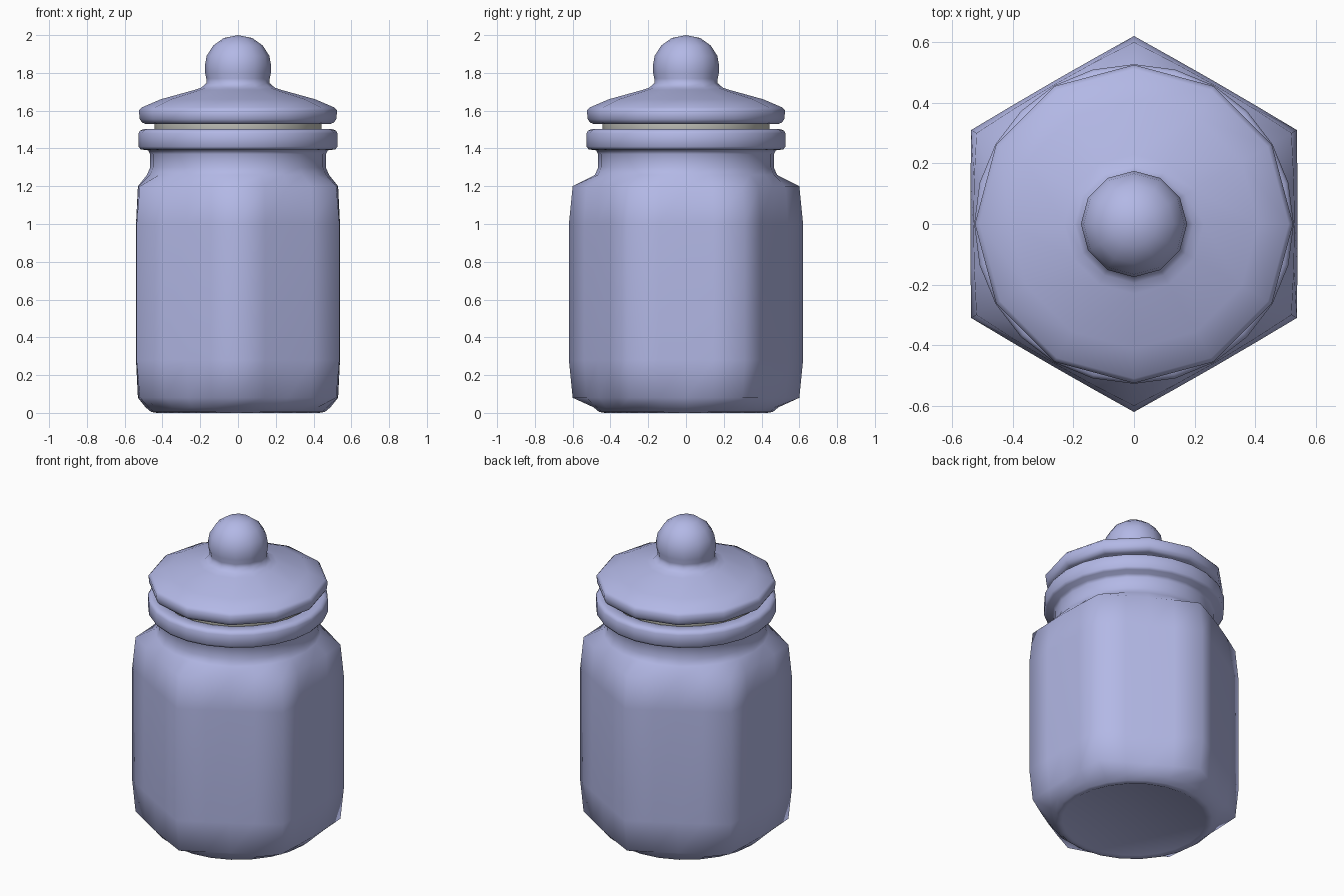
import bpy, bmesh, math

if "Cube" in bpy.data.objects:
    bpy.data.objects.remove(bpy.data.objects["Cube"])


def material(name, rgb):
    m = bpy.data.materials.new(name)
    m.diffuse_color = (*rgb, 1)
    m.use_nodes = True
    m.node_tree.nodes["Principled BSDF"].inputs["Base Color"].default_value = m.diffuse_color
    return m


def lathe(name, profile, segments, mat, angle=40):
    """Loft rings (z, radius at face middle, radius at hexagon corner)."""
    bm = bmesh.new()
    rings = []
    for z, mid, corner in profile:
        if mid == 0:
            rings.append([bm.verts.new((0, 0, z))])
            continue
        ring = []
        for i in range(segments):
            a = math.tau * i / segments
            # offset from the nearest flat face (faces centred every 60 degrees)
            d = (a + math.pi / 6) % (math.pi / 3) - math.pi / 6
            t = (1 / math.cos(d) - 1) / (1 / math.cos(math.pi / 6) - 1)
            r = mid + (corner - mid) * t
            ring.append(bm.verts.new((r * math.cos(a), r * math.sin(a), z)))
        rings.append(ring)
    for lo, hi in zip(rings, rings[1:]):
        for i in range(segments):
            j = (i + 1) % segments
            if len(lo) == 1:
                bm.faces.new((lo[0], hi[j], hi[i]))
            elif len(hi) == 1:
                bm.faces.new((lo[i], lo[j], hi[0]))
            else:
                bm.faces.new((lo[i], lo[j], hi[j], hi[i]))
    bmesh.ops.recalc_face_normals(bm, faces=bm.faces)
    mesh = bpy.data.meshes.new(name)
    bm.to_mesh(mesh)
    bm.free()
    mesh.materials.append(mat)
    ob = bpy.data.objects.new(name, mesh)
    bpy.context.collection.objects.link(ob)
    bpy.ops.object.select_all(action='DESELECT')
    ob.select_set(True)
    bpy.context.view_layer.objects.active = ob
    bpy.ops.object.shade_smooth_by_angle(angle=math.radians(angle))
    return ob


def rounds(*pts):
    return [(z, r, r) for z, r in pts]


glass = material("glass", (0.45, 0.48, 0.79))
rubber = material("rubber", (0.55, 0.55, 0.5))

# Jar: round foot, hexagonal belly, round neck and rim, hollow inside
jar = (rounds((0.005, 0), (0.005, 0.42), (0, 0.43), (0.005, 0.46), (0.03, 0.49))
       + [(0.08, 0.53, 0.60), (0.28, 0.54, 0.62), (1.0, 0.54, 0.62), (1.2, 0.53, 0.60)]
       + rounds((1.26, 0.482), (1.30, 0.465), (1.37, 0.465), (1.39, 0.475),
                (1.395, 0.515), (1.41, 0.527), (1.48, 0.527), (1.495, 0.518),
                (1.502, 0.50), (1.502, 0.45), (1.49, 0.435), (1.26, 0.43))
       + [(1.18, 0.48, 0.54), (0.12, 0.48, 0.54)]
       + rounds((0.06, 0.42), (0.06, 0)))
lathe("jar", jar, 24, glass, 60)

# Seal ring between jar and lid
lathe("seal", rounds((1.45, 0), (1.45, 0.43), (1.47, 0.442), (1.54, 0.442), (1.54, 0)), 24, rubber)

# Lid with round knob
lathe("lid", rounds((1.53, 0), (1.53, 0.49), (1.537, 0.508), (1.555, 0.52),
                    (1.60, 0.525), (1.617, 0.51), (1.66, 0.41), (1.71, 0.23),
                    (1.722, 0.195), (1.745, 0.168), (1.77, 0.168), (1.80, 0.174),
                    (1.84, 0.175), (1.89, 0.166), (1.945, 0.131), (1.985, 0.075),
                    (2.0, 0)), 12, glass, 60)
